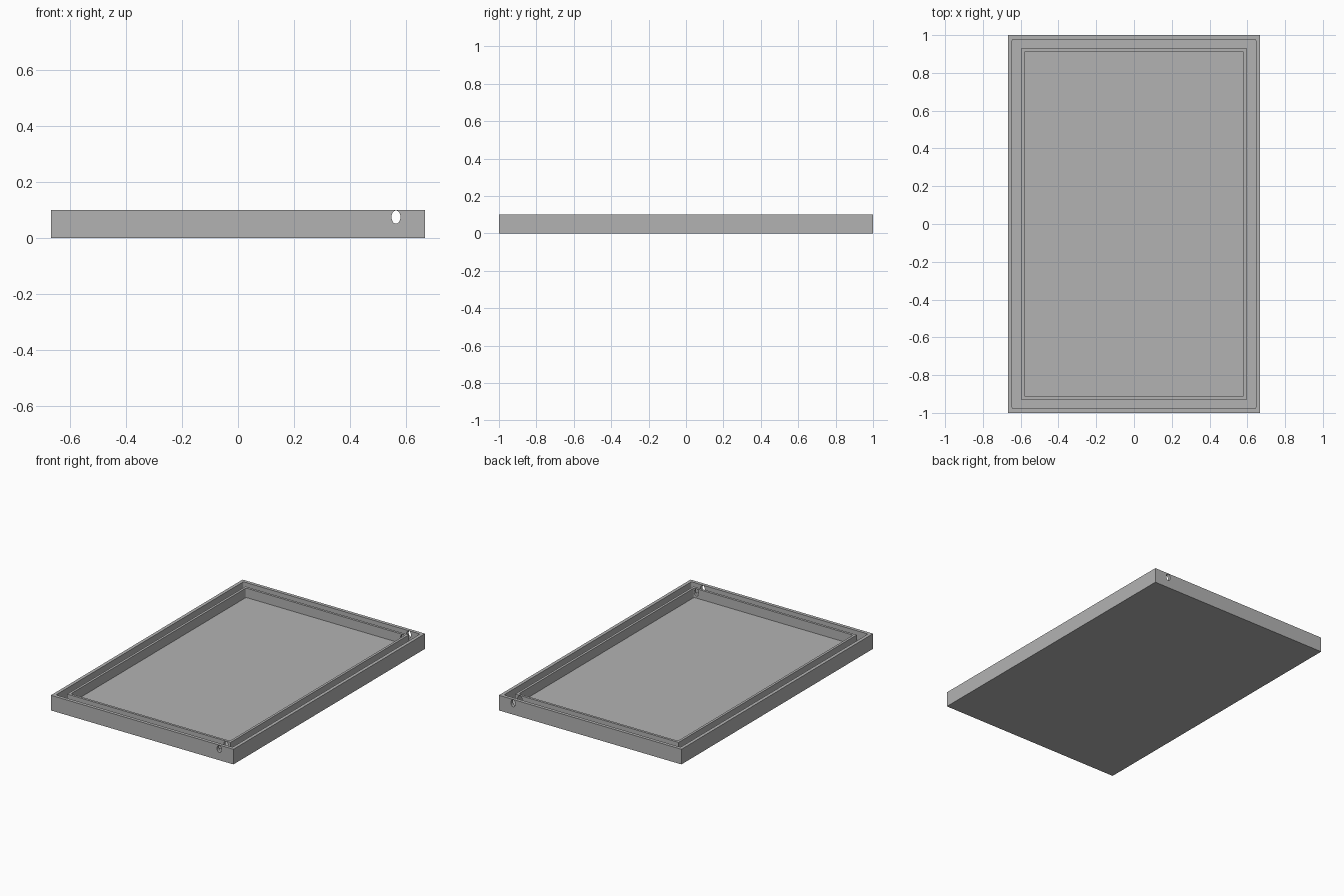
import bpy, bmesh, math
from mathutils import Matrix

cube = bpy.data.objects.get("Cube")
if cube:
    bpy.data.objects.remove(cube, do_unlink=True)

HALF_X, HALF_Y, HEIGHT, FLOOR = 0.667, 1.0, 0.1, 0.038

grey = bpy.data.materials.new("plain grey")
grey.use_nodes = True
grey.diffuse_color = (0.45, 0.45, 0.45, 1)
grey.node_tree.nodes["Principled BSDF"].inputs["Base Color"].default_value = grey.diffuse_color


def finish(bm, name):
    bmesh.ops.recalc_face_normals(bm, faces=bm.faces)
    mesh = bpy.data.meshes.new(name)
    bm.to_mesh(mesh)
    bm.free()
    obj = bpy.data.objects.new(name, mesh)
    bpy.context.collection.objects.link(obj)
    mesh.materials.append(grey)
    return obj


def ring(bm, inset, radius, z, steps=4):
    """Rounded rectangle of vertices, inset from the outside of the tray."""
    verts = []
    for k, (sx, sy) in enumerate([(1, 1), (-1, 1), (-1, -1), (1, -1)]):
        cx = sx * (HALF_X - inset - radius)
        cy = sy * (HALF_Y - inset - radius)
        for i in range(steps + 1):
            a = (k + i / steps) * math.pi / 2
            verts.append(bm.verts.new((cx + radius * math.cos(a), cy + radius * math.sin(a), z)))
    return verts


# Tray: outer wall, groove, inner wall and recessed floor in one stepped section
section = [(0, 0, 0), (0, 0, HEIGHT),
           (0.022, 0.008, HEIGHT), (0.022, 0.008, FLOOR),
           (0.07, 0, FLOOR), (0.07, 0, HEIGHT),
           (0.086, 0.01, HEIGHT), (0.086, 0.01, FLOOR)]
bm = bmesh.new()
rings = [ring(bm, *step) for step in section]
for low, high in zip(rings, rings[1:]):
    for i in range(len(low)):
        j = (i + 1) % len(low)
        bm.faces.new((low[i], low[j], high[j], high[i]))
bm.faces.new(rings[0])
bm.faces.new(rings[-1])
bmesh.ops.remove_doubles(bm, verts=bm.verts, dist=0.0001)
tray = finish(bm, "tray")


def drill(name, axis, start, end, centre, width):
    """Cut an upright oval hole through the walls along x or y."""
    bm = bmesh.new()
    bmesh.ops.create_cone(bm, cap_ends=True, segments=20, radius1=0.5, radius2=0.5, depth=1)
    turn = Matrix.Rotation(math.pi / 2, 4, "Y" if axis == "x" else "X")
    mid, length = (start + end) / 2, end - start
    if axis == "x":
        place, size = (mid, centre, 0.0745), (length, width, 0.047)
    else:
        place, size = (centre, mid, 0.0745), (width, length, 0.047)
    bm.transform(Matrix.Translation(place) @ Matrix.Diagonal((*size, 1)) @ turn)
    cutter = finish(bm, name)
    cutter.hide_render = True
    mod = tray.modifiers.new(name, "BOOLEAN")
    mod.operation, mod.solver, mod.object = "DIFFERENCE", "EXACT", cutter
    bpy.context.view_layer.objects.active = tray
    bpy.ops.object.modifier_apply(modifier=name)
    bpy.data.objects.remove(cutter, do_unlink=True)


# Cross hole ends in a shallow pocket on the left wall; the long hole runs right through
drill("cross_hole", "x", -0.75, 0.651, 0, 0.05)
drill("long_hole", "y", -1.1, 1.1, 0.563, 0.032)
